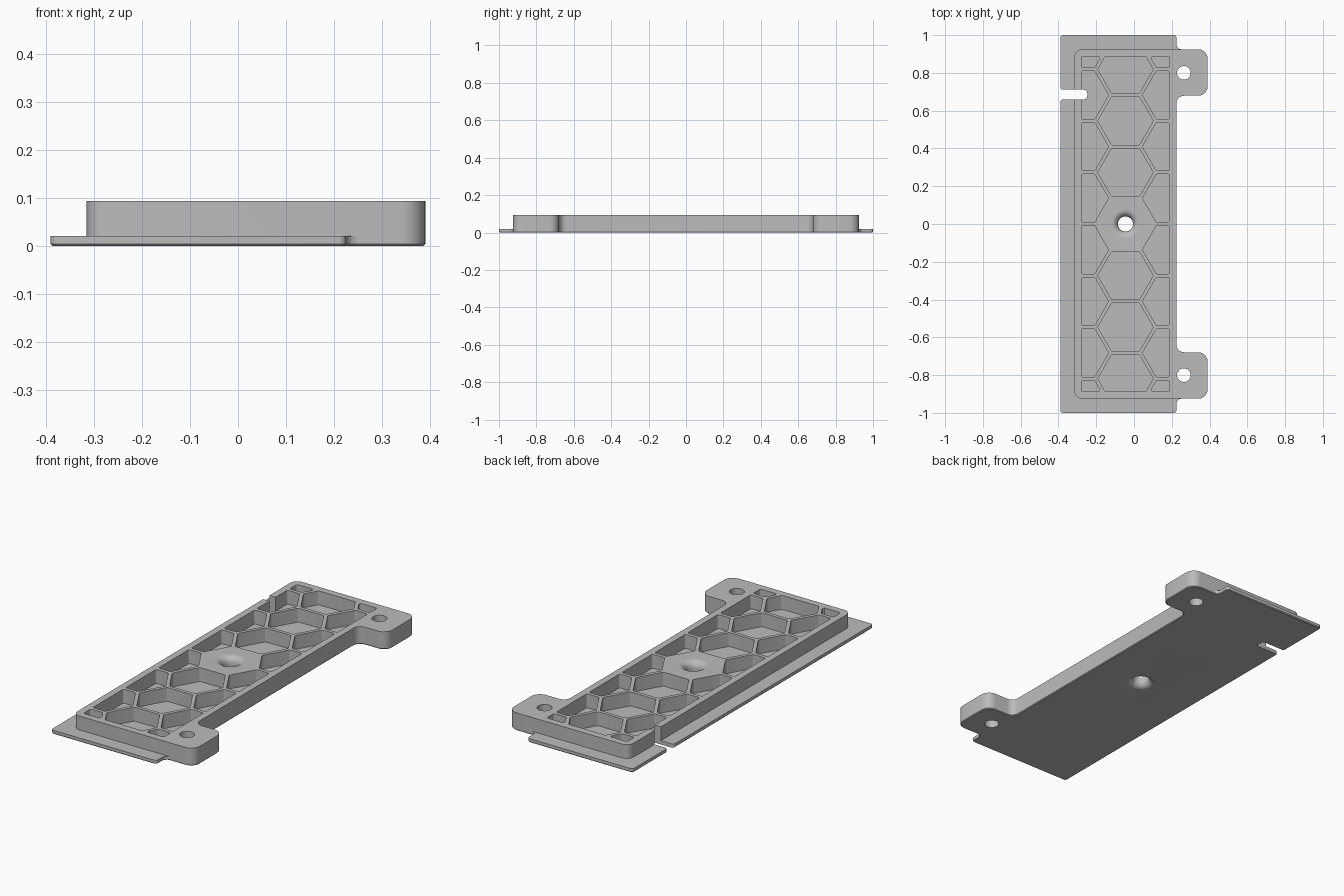
import bpy, bmesh, math
from mathutils import Vector

if "Cube" in bpy.data.objects:
    bpy.data.objects.remove(bpy.data.objects["Cube"], do_unlink=True)

# Main sizes
CX, HALF_W, PLATE_X, EAR_X = -0.045, 0.27, -0.39, 0.39
SIDE_X = CX + HALF_W
BODY_Y, EAR_Y, FLOOR, TOP = 0.925, 0.679, 0.02, 0.093
PITCH, RIB = 0.273, 0.019

grey = bpy.data.materials.new("light grey")
grey.use_nodes = True
grey.diffuse_color = (0.5, 0.5, 0.5, 1)
grey.node_tree.nodes["Principled BSDF"].inputs["Base Color"].default_value = (0.5, 0.5, 0.5, 1)


def rounded(corners, steps=6):
    """Outline from (x, y, radius) corners, each replaced by an arc."""
    out = []
    for i, (x, y, r) in enumerate(corners):
        p = Vector((x, y))
        a = (Vector(corners[i - 1][:2]) - p).normalized()
        b = (Vector(corners[(i + 1) % len(corners)][:2]) - p).normalized()
        if r == 0:
            out.append(p)
            continue
        half = a.angle(b) / 2
        centre = p + (a + b).normalized() * r / math.sin(half)
        start = p + a * r / math.tan(half) - centre
        end = p + b * r / math.tan(half) - centre
        sweep = math.pi - 2 * half
        for k in range(steps + 1):
            t = k / steps
            v = start * math.sin((1 - t) * sweep) + end * math.sin(t * sweep)
            out.append(centre + v / math.sin(sweep))
    return out


def inset(outline, d):
    """Shrink a counter-clockwise outline by d."""
    out = []
    for i, p in enumerate(outline):
        t = outline[(i + 1) % len(outline)] - outline[i - 1]
        out.append(p + Vector((-t.y, t.x)).normalized() * d)
    return out


def circle(x, y, r, n=48):
    return [Vector((x + r * math.cos(math.tau * i / n), y + r * math.sin(math.tau * i / n)))
            for i in range(n)]


def loft(bm, layers):
    """Closed solid through (outline, z) layers."""
    rings = [[bm.verts.new((p.x, p.y, z)) for p in pts] for pts, z in layers]
    for lo, hi in zip(rings, rings[1:]):
        for i in range(len(lo)):
            j = (i + 1) % len(lo)
            bm.faces.new((lo[i], lo[j], hi[j], hi[i]))
    bm.faces.new(rings[0][::-1])
    bm.faces.new(rings[-1])


def solid(name, *lofts):
    bm = bmesh.new()
    for layers in lofts:
        loft(bm, layers)
    bmesh.ops.recalc_face_normals(bm, faces=bm.faces)
    mesh = bpy.data.meshes.new(name)
    bm.to_mesh(mesh)
    bm.free()
    mesh.materials.append(grey)
    ob = bpy.data.objects.new(name, mesh)
    bpy.context.collection.objects.link(ob)
    return ob


def mirrored(upper):
    """Close an upper-half outline with its reflection across y = 0."""
    return upper + [(x, -y, r) for x, y, r in reversed(upper)]


def clip(poly, axis, limit, sign):
    """Keep the part of a polygon where sign * coordinate <= sign * limit."""
    out = []
    for i, q in enumerate(poly):
        p = poly[i - 1]
        dp, dq = sign * (p[axis] - limit), sign * (q[axis] - limit)
        if dp * dq < 0:
            out.append(p.lerp(q, dp / (dp - dq)))
        if dq <= 0:
            out.append(q)
    return out


# Base flange with a fine chamfer below, and the thick body with two ears
ear = [(SIDE_X, EAR_Y, 0.04), (EAR_X, EAR_Y, 0.05), (EAR_X, BODY_Y, 0.05)]
base = rounded(mirrored(ear + [(SIDE_X, BODY_Y, 0.025), (SIDE_X, 1, 0.015), (PLATE_X, 1, 0.015)]))
body = rounded(mirrored(ear + [(CX - HALF_W, BODY_Y, 0.04)]))
bracket = solid("bracket_plate", [(inset(base, 0.004), 0), (base, 0.004), (base, FLOOR)])
upper_body = solid("upper_body", [(body, FLOOR), (body, TOP)])

# Honeycomb pockets: a middle column and two half columns, clipped to the frame
pockets = []
R = (PITCH - RIB) / math.sqrt(3)
for col in (-1, 0, 1):
    for row in range(-4, 5):
        y = (row + 0.5 * abs(col)) * PITCH
        x = CX + col * PITCH * math.sqrt(3) / 2
        if (col == 0 and row == 0) or abs(y) > 1:
            continue
        hexagon = circle(x, y, R, 6)
        for axis, limit, sign in ((0, CX + 0.234, 1), (0, CX - 0.234, -1), (1, 0.888, 1), (1, -0.888, -1)):
            hexagon = clip(hexagon, axis, limit, sign)
        if len(hexagon) > 2:
            shape = rounded([(p.x, p.y, 0.01) for p in hexagon], 4)
            pockets.append([(shape, FLOOR), (shape, 0.2)])
pocket_cutter = solid("pocket_cutter", *pockets)

# Side slot with flared mouth
SY, SH, MX = 0.685, 0.026, PLATE_X - 0.0002
half_slot = [(-0.247, SH, 0.02), (MX, SH, 0.015), (MX, 0.06, 0), (-0.45, 0.06, 0)]
slot = rounded([(x, SY + y, r) for x, y, r in mirrored(half_slot)])
slot_cutter = solid("slot_cutter", [(slot, -0.1), (slot, 0.2)])

# Ear holes, and a centre hole rounded over at both ends
ear_holes = [[(circle(0.264, s * 0.8, 0.036), -0.1), (circle(0.264, s * 0.8, 0.036), 0.2)] for s in (-1, 1)]
HOLE, FLARE = 0.04, 0.035
lower = [(HOLE + FLARE * (1 - math.sin(a)), FLARE * (1 - math.cos(a)))
         for a in (math.pi / 2 * k / 8 for k in range(9))]
profile = [(HOLE + FLARE, -0.1)] + lower
profile += [(r, TOP - z) for r, z in reversed(profile)]
centre_hole = [(circle(CX, 0, r), z) for r, z in profile]
hole_cutter = solid("hole_cutter", centre_hole, *ear_holes)

# Combine and bake
cutters = [(upper_body, 'UNION'), (pocket_cutter, 'DIFFERENCE'),
           (slot_cutter, 'DIFFERENCE'), (hole_cutter, 'DIFFERENCE')]
for ob, operation in cutters:
    ob.hide_render = True
    mod = bracket.modifiers.new(ob.name, 'BOOLEAN')
    mod.operation, mod.solver, mod.object = operation, 'EXACT', ob
bpy.context.view_layer.update()
baked = bpy.data.meshes.new_from_object(bracket.evaluated_get(bpy.context.evaluated_depsgraph_get()))
bracket.modifiers.clear()
bracket.data = baked
for ob, _ in cutters:
    bpy.data.objects.remove(ob, do_unlink=True)

bpy.ops.object.select_all(action='DESELECT')
bracket.select_set(True)
bpy.context.view_layer.objects.active = bracket
bpy.ops.object.shade_smooth_by_angle(angle=math.radians(30))
